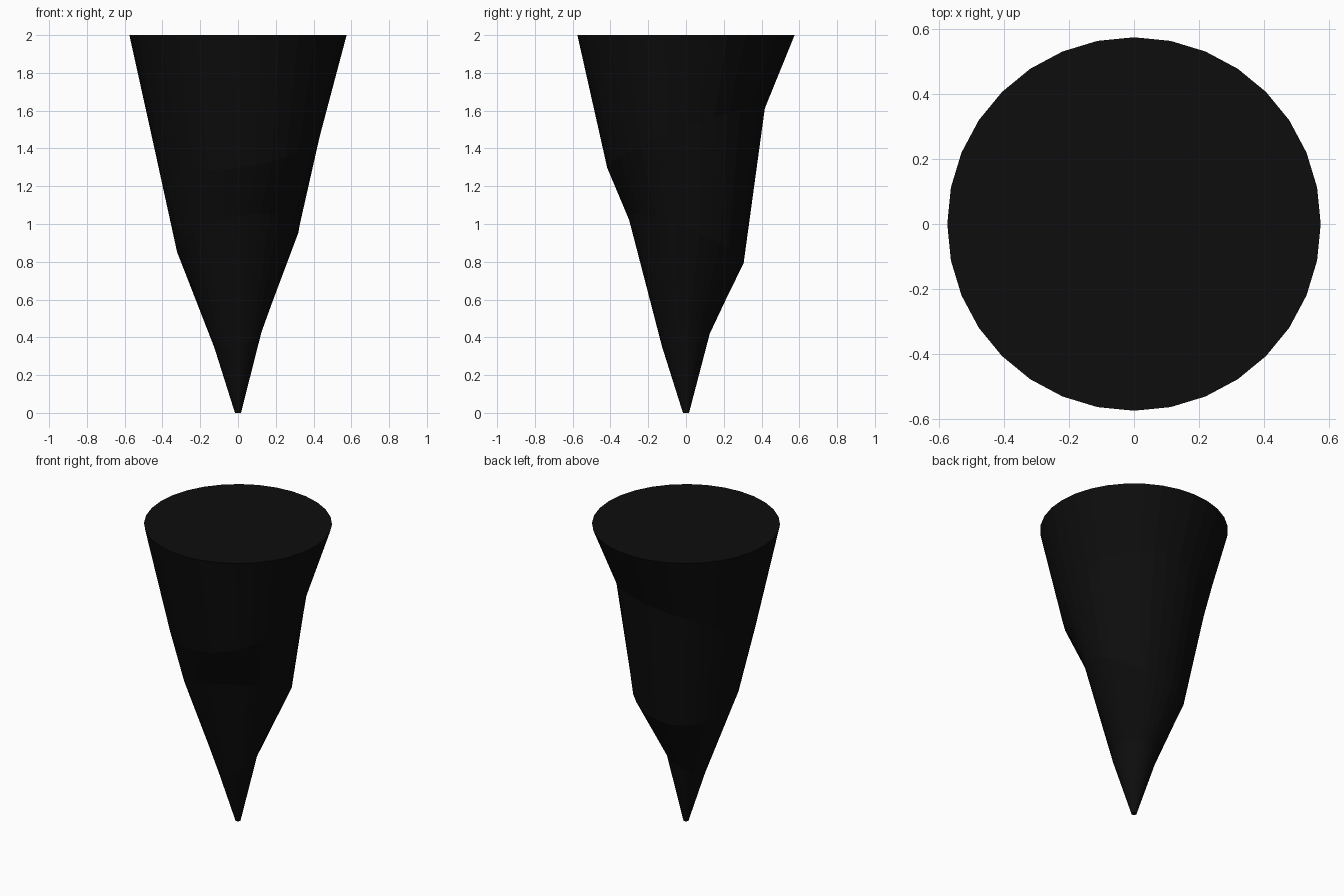
import bpy, bmesh
from math import cos, sin, tau
from mathutils import Vector

cube = bpy.data.objects.get("Cube")
if cube:
    bpy.data.objects.remove(cube, do_unlink=True)

SIDES = 32

# Matte black
black = bpy.data.materials.new("black")
black.use_nodes = True
colour = (0.004, 0.004, 0.004, 1)
black.diffuse_color = colour
bsdf = next(n for n in black.node_tree.nodes if n.type == 'BSDF_PRINCIPLED')
bsdf.inputs["Base Color"].default_value = colour

# Rings from tip to top: height, radius, slope along x, slope along y
rings = [
    (0.0, 0.016, 0, 0),
    (0.39, 0.133, 0.38, 0.33),
    (0.915, 0.329, 0.21, -0.41),
    (1.455, 0.446, 0.13, 0.38),
    (2.0, 0.575, 0, 0),
]


def add_ring(bm, height, radius, slope_x, slope_y):
    """A circle tilted so that its plane has the given slopes."""
    normal = Vector((-slope_x, -slope_y, 1))
    tilt = Vector((0, 0, 1)).rotation_difference(normal)
    centre = Vector((0, 0, height))
    verts = []
    for i in range(SIDES):
        angle = tau * i / SIDES
        verts.append(bm.verts.new(
            centre + tilt @ Vector((radius * cos(angle), radius * sin(angle), 0))))
    return verts


# Tapered spike: tilted rings joined by side faces and closed at both ends
bm = bmesh.new()
loops = [add_ring(bm, *ring) for ring in rings]
for low, high in zip(loops, loops[1:]):
    for i in range(SIDES):
        j = (i + 1) % SIDES
        bm.faces.new((low[i], low[j], high[j], high[i]))
bm.faces.new(loops[0][::-1])
bm.faces.new(loops[-1])
bmesh.ops.recalc_face_normals(bm, faces=bm.faces)

mesh = bpy.data.meshes.new("spike")
bm.to_mesh(mesh)
bm.free()
mesh.materials.append(black)
spike = bpy.data.objects.new("spike", mesh)
bpy.context.collection.objects.link(spike)
